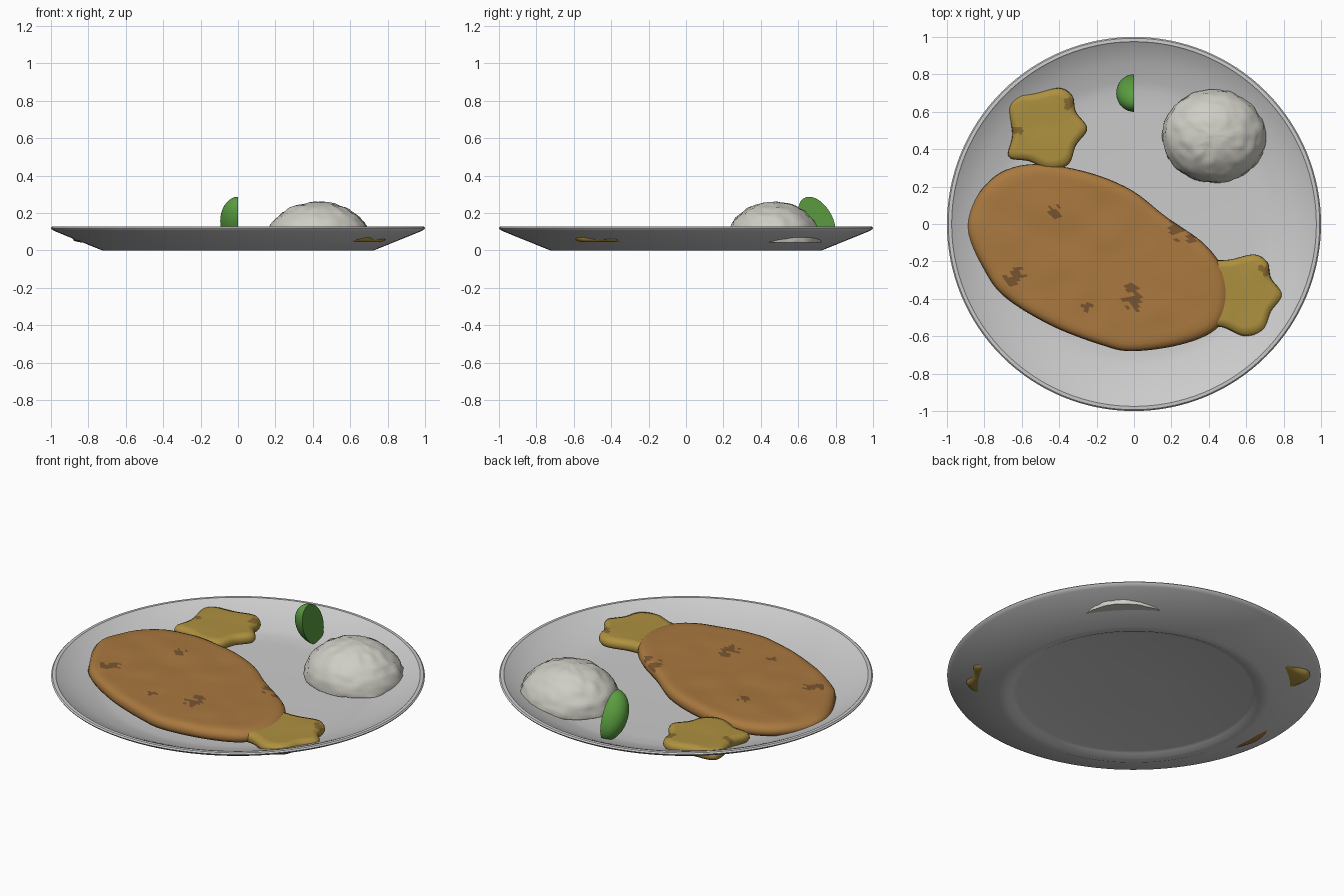
import bpy, bmesh, math
from mathutils import Vector, Matrix, noise

if "Cube" in bpy.data.objects:
    bpy.data.objects.remove(bpy.data.objects["Cube"])


def material(name, rgb):
    m = bpy.data.materials.new(name)
    m.diffuse_color = (*rgb, 1)
    m.use_nodes = True
    m.node_tree.nodes["Principled BSDF"].inputs["Base Color"].default_value = m.diffuse_color
    return m


def finish(bm, name, mats=(), angle=40):
    bmesh.ops.recalc_face_normals(bm, faces=bm.faces)
    me = bpy.data.meshes.new(name)
    bm.to_mesh(me)
    bm.free()
    for m in mats:
        me.materials.append(m)
    ob = bpy.data.objects.new(name, me)
    bpy.context.collection.objects.link(ob)
    bpy.ops.object.select_all(action='DESELECT')
    ob.select_set(True)
    bpy.context.view_layer.objects.active = ob
    bpy.ops.object.shade_smooth_by_angle(angle=math.radians(angle))
    return ob


def loft(bm, rings):
    """Skin closed rings; both ends are fanned to a centre point."""
    rows = [[bm.verts.new(p) for p in r] for r in rings]
    n = len(rows[0])
    for a, b in zip(rows, rows[1:]):
        for i in range(n):
            bm.faces.new((a[i], a[(i + 1) % n], b[(i + 1) % n], b[i]))
    for row in (rows[0], rows[-1]):
        c = bm.verts.new(sum((v.co for v in row), Vector()) / n)
        for i in range(n):
            bm.faces.new((c, row[i], row[(i + 1) % n]))


def spline(points, steps):
    """Closed smooth outline through the points."""
    out, n = [], len(points)
    for i in range(n):
        a, b, c, d = (Vector(points[(i + k) % n]) for k in (-1, 0, 1, 2))
        for s in range(steps):
            t = s / steps
            out.append(0.5 * (2 * b + (c - a) * t + (2 * a - 5 * b + 4 * c - d) * t * t
                              + (3 * b - a - 3 * c + d) * t ** 3))
    return out


def slab(name, outline, z0, z1, edge, mats, marks, offset=(0, 0), bump=0.006):
    """Flat piece of food with rounded edges, a wavy top and scorched spots."""
    pts = [p + Vector(offset) for p in spline(outline, 8)]
    mid = sum(pts, Vector((0, 0))) / len(pts)
    size = sum((p - mid).length for p in pts) / len(pts)
    h, e = z1 - z0, edge / size
    prof = [(0.5, z0), (1 - e, z0), (1 - e * .3, z0 + h * .12), (1, z0 + h * .38),
            (1 - e * .1, z0 + h * .65), (1 - e * .4, z0 + h * .87), (1 - e, z1 - .003)]
    prof += [((1 - e) * (1 - k / 22), z1) for k in range(1, 22)]
    rings = []
    for s, z in prof:
        ring = []
        for p in pts:
            q = mid + (p - mid) * s
            w = bump * noise.noise(Vector((q.x * 6, q.y * 6, 1))) if z > z0 + h * .6 else 0
            ring.append((q.x, q.y, z + w))
        rings.append(ring)
    bm = bmesh.new()
    loft(bm, rings)
    for f in bm.faces:
        c = f.calc_center_median()
        if c.z > z0 + h * .7:
            for x, y, r in marks:
                d = (c.xy - Vector(offset) - Vector((x, y))).length
                if d < r * (.75 + .9 * noise.noise(Vector((c.x * 25, c.y * 25, 3)))):
                    f.material_index = 1
    return finish(bm, name, mats, 60)


# Plate: turned profile with a recessed foot and a thin raised lip
profile = [(.1, .02), (.63, .02), (.65, .015), (.68, 0), (.725, 0), (.98, .103), (.995, .112),
           (1, .12), (.993, .127), (.975, .128), (.968, .122), (.86, .079), (.76, .044),
           (.71, .034), (.62, .03), (.1, .03)]
bm = bmesh.new()
N = 128
loft(bm, [[(r * math.cos(math.tau * i / N), r * math.sin(math.tau * i / N), z)
           for i in range(N)] for r, z in profile])
finish(bm, "plate", angle=35)

# Fried cutlet
crust = material("crust", (.40, .19, .05))
char = material("char", (.19, .09, .03))
cutlet = [(-.89, -.04), (-.85, .13), (-.72, .27), (-.53, .32), (-.26, .28), (-.02, .185),
          (.17, .04), (.38, -.11), (.49, -.27), (.505, -.43), (.435, -.565), (.25, -.645),
          (-.01, -.68), (-.18, -.645), (-.45, -.54), (-.69, -.39), (-.80, -.245)]
slab("cutlet", cutlet, .042, .118, .045, (crust, char),
     [(-.42, .05, .05), (.22, -.03, .05), (-.64, -.28, .06), (0, -.41, .06),
      (-.02, -.35, .04), (-.25, -.45, .035), (.3, -.08, .03)])

# Two fried slices of the same lobed shape
gold = material("golden", (.42, .28, .05))
toast = material("toasted", (.24, .14, .03))
lobed = [(-.40, .727), (-.33, .685), (-.31, .60), (-.25, .51), (-.31, .42), (-.35, .32),
         (-.45, .29), (-.56, .335), (-.67, .36), (-.65, .48), (-.675, .64), (-.64, .69),
         (-.53, .70)]
spots = [(-.35, .64, .035), (-.62, .5, .03)]
slab("fried_slice_back", lobed, .045, .107, .03, (gold, toast), spots, bump=.004)
slab("fried_slice_right", lobed, .045, .107, .03, (gold, toast), spots, (1.043, -.89), .004)

# Rice mound: lumpy dome with a flat base
bm = bmesh.new()
bmesh.ops.create_uvsphere(bm, u_segments=64, v_segments=40, radius=1)
for v in bm.verts:
    k = 1 + .035 * noise.noise(v.co * 5) + .015 * noise.noise(v.co * 11)
    z = max(v.co.z, -.04)
    v.co = Vector((.43 + .277 * v.co.x * k, .47 + .25 * v.co.y * k, .052 + .208 * z * k))
finish(bm, "rice_mound", (material("rice", (.62, .61, .55)),), 60)

# Lime wedge: half an ellipsoid, cut face towards +x, leaning back
bm = bmesh.new()
bmesh.ops.create_uvsphere(bm, u_segments=48, v_segments=24, radius=1)
cut = bmesh.ops.bisect_plane(bm, geom=bm.verts[:] + bm.edges[:] + bm.faces[:], dist=1e-4,
                             plane_co=(0, 0, 0), plane_no=(1, 0, 0), clear_outer=True)
bmesh.ops.holes_fill(bm, edges=[e for e in bm.edges if e.is_boundary])
bm.transform(Matrix.Translation((0, .7, .157)) @ Matrix.Rotation(math.radians(29), 4, 'X')
             @ Matrix.Diagonal((.095, .084, .141, 1)))
finish(bm, "lime_wedge", (material("lime", (.10, .33, .05)),), 40)
